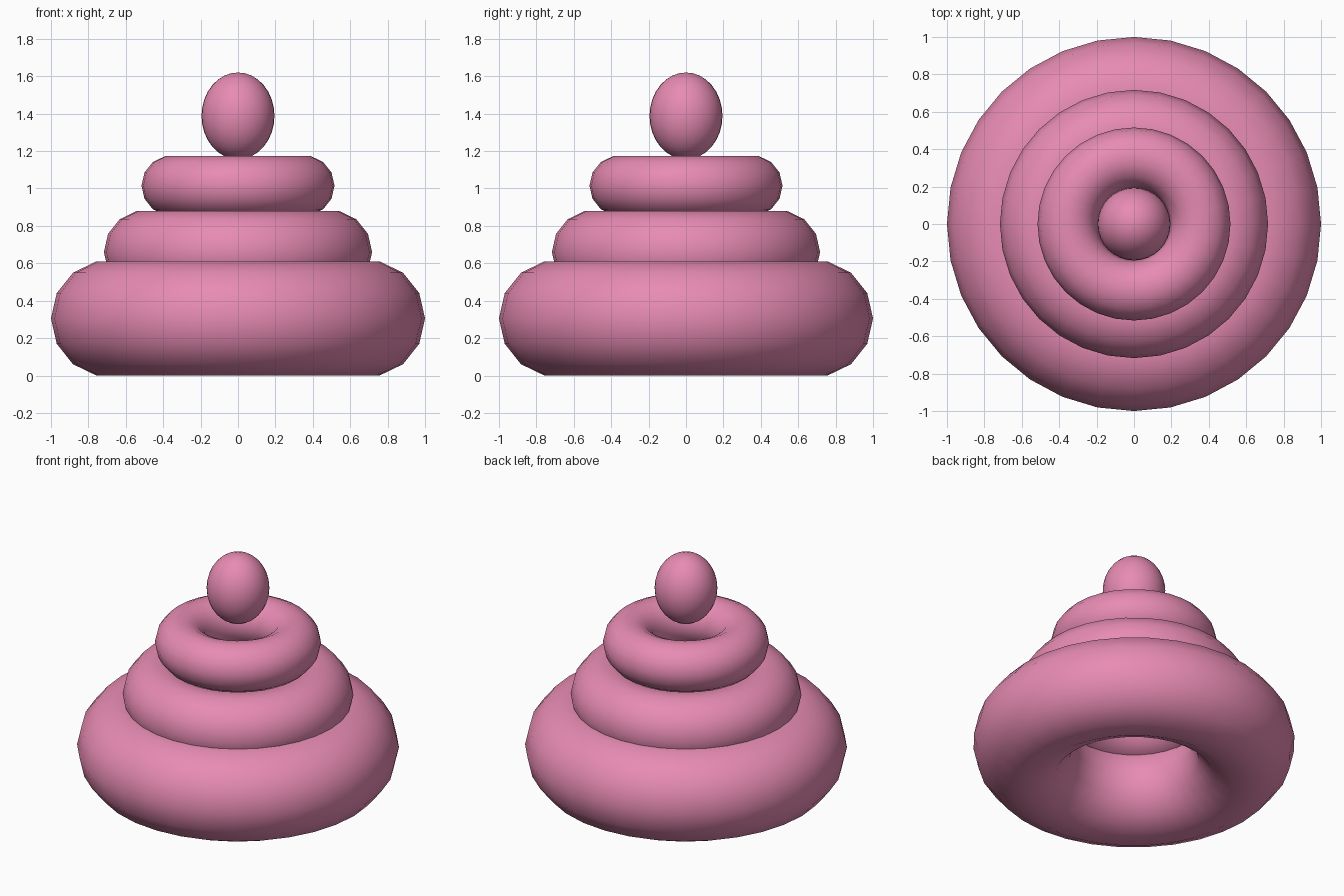
import bpy
from math import cos, sin, tau

cube = bpy.data.objects.get("Cube")
if cube:
    bpy.data.objects.remove(cube, do_unlink=True)

pink = bpy.data.materials.new("pink")
pink.use_nodes = True
colour = (0.8, 0.26, 0.45, 1)
pink.diffuse_color = colour
pink.node_tree.nodes["Principled BSDF"].inputs["Base Color"].default_value = colour


def finish(name):
    ob = bpy.context.object
    ob.name = name
    ob.data.materials.append(pink)
    bpy.ops.object.shade_smooth()
    return ob


# Stacked rings: one shape at three sizes (outer radius, centre height)
rings = {"bottom_ring": (1.0, 0.305),
         "middle_ring": (0.717, 0.66),
         "top_ring": (0.516, 1.015)}
for name, (size, height) in rings.items():
    bpy.ops.mesh.primitive_torus_add(
        major_segments=32, minor_segments=14,
        major_radius=0.687 * size, minor_radius=0.313 * size,
        location=(0, 0, height))
    finish(name)

# Egg-shaped knob over the top ring
bpy.ops.mesh.primitive_uv_sphere_add(segments=32, ring_count=16, radius=1,
                                     location=(0, 0, 1.388))
knob = finish("knob")
knob.scale = (0.195, 0.195, 0.232)
